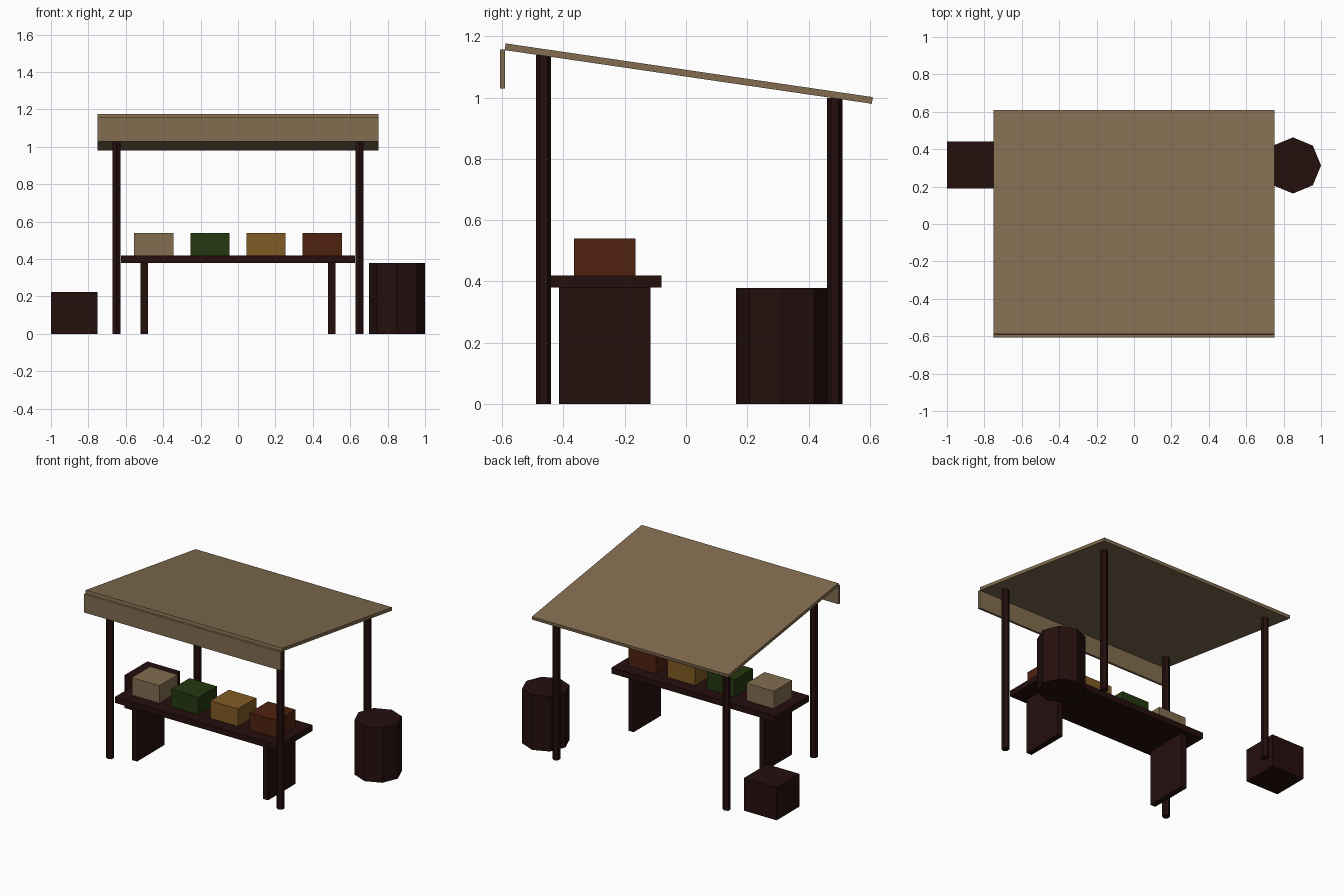
import bpy, math

if "Cube" in bpy.data.objects:
    bpy.data.objects.remove(bpy.data.objects["Cube"])


def material(name, rgb):
    m = bpy.data.materials.new(name)
    m.diffuse_color = (*rgb, 1.0)
    m.use_nodes = True
    m.node_tree.nodes["Principled BSDF"].inputs["Base Color"].default_value = m.diffuse_color
    return m


CANVAS = material("canvas_tan", (0.225, 0.152, 0.08))
WOOD = material("dark_wood", (0.018, 0.0047, 0.0043))
GREEN = material("produce_green", (0.018, 0.039, 0.005))
YELLOW = material("produce_yellow", (0.22, 0.104, 0.018))
ORANGE = material("produce_orange", (0.08, 0.016, 0.005))


def finish(name, mat):
    ob = bpy.context.object
    ob.name = name
    ob.data.materials.append(mat)
    return ob


def box(name, center, size, mat, tilt=0.0):
    bpy.ops.mesh.primitive_cube_add(size=1, location=center, rotation=(tilt, 0, 0))
    bpy.context.object.scale = size
    return finish(name, mat)


def prism(name, x, y, radius, height, sides, mat):
    bpy.ops.mesh.primitive_cylinder_add(vertices=sides, radius=radius, depth=height,
                                        location=(x, y, height / 2))
    return finish(name, mat)


# Sloping roof and the hanging front valance
slope = math.atan2(-0.175, 1.197)
box("roof", (0, 0.009, 1.078), (1.5, 1.21, 0.022), CANVAS, slope)
box("front_valance", (0, -0.599, 1.093), (1.5, 0.016, 0.127), CANVAS)

# Hexagonal posts and table legs, mirrored left and right
TABLE_Y = -0.265
for side, s in (("left", -1), ("right", 1)):
    prism("front_post_" + side, s * 0.65, -0.465, 0.025, 1.138, 6, WOOD)
    prism("back_post_" + side, s * 0.65, 0.485, 0.025, 0.999, 6, WOOD)
    box("table_leg_" + side, (s * 0.5, TABLE_Y, 0.19), (0.04, 0.30, 0.38), WOOD)

# Table top
box("table_top", (0, TABLE_Y, 0.40), (1.25, 0.37, 0.04), WOOD)

# Row of goods on the table
for i, mat in enumerate((CANVAS, GREEN, YELLOW, ORANGE)):
    box(f"goods_box_{i + 1}", (-0.45 + 0.3 * i, TABLE_Y, 0.48), (0.21, 0.20, 0.12), mat)

# Crate and barrel beside the stall
box("crate", (-0.875, 0.315, 0.1125), (0.25, 0.25, 0.225), WOOD)
prism("barrel", 0.85, 0.313, 0.15, 0.378, 8, WOOD)
